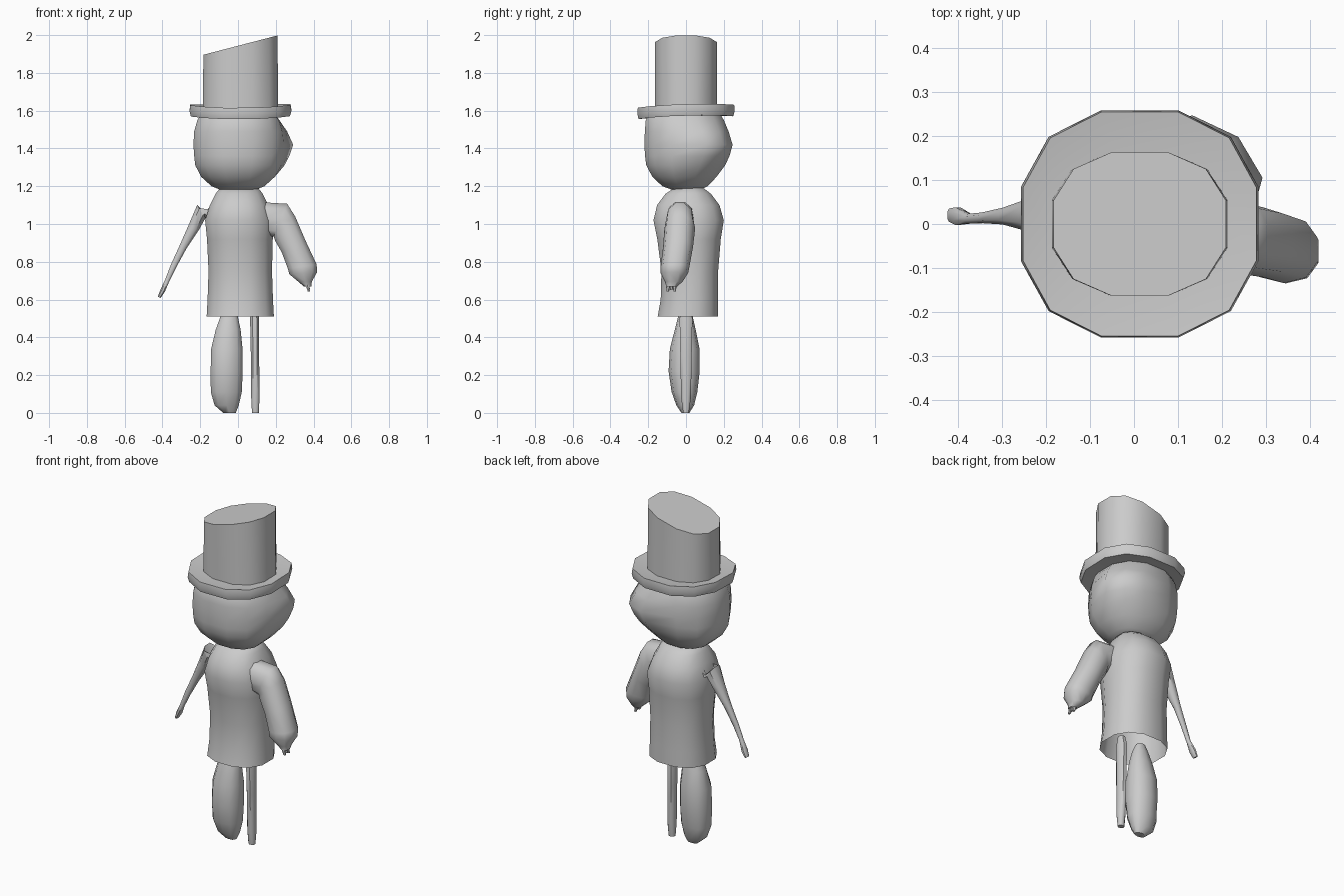
import bpy, bmesh, math
from mathutils import Vector


def loft(name, rings, sides=12, power=0.85, cap_start=True, cap_end=True, deform=None, angle=50):
    """Skin of rounded rings: (x, y, z, radius_x, radius_y, tilt about y in degrees)."""
    bm = bmesh.new()
    loops = []
    first = math.pi / sides
    norm = math.cos(first) ** power
    for ring in rings:
        x, y, z, a, b = ring[:5]
        t = math.radians(ring[5] if len(ring) > 5 else 0)
        loop = []
        for i in range(sides):
            ang = first + 2 * math.pi * i / sides
            c, s = math.cos(ang), math.sin(ang)
            u = math.copysign(abs(c) ** power, c) / norm * a
            v = math.copysign(abs(s) ** power, s) / norm * b
            p = Vector((x + u * math.cos(t), y + v, z + u * math.sin(t)))
            if deform:
                p = deform(p)
            loop.append(bm.verts.new(p))
        loops.append(loop)
    for lo, hi in zip(loops, loops[1:]):
        for i in range(sides):
            j = (i + 1) % sides
            bm.faces.new((lo[i], lo[j], hi[j], hi[i]))
    if cap_start:
        bm.faces.new(loops[0][::-1])
    if cap_end:
        bm.faces.new(loops[-1])
    bmesh.ops.recalc_face_normals(bm, faces=bm.faces[:])
    mesh = bpy.data.meshes.new(name)
    bm.to_mesh(mesh)
    bm.free()
    obj = bpy.data.objects.new(name, mesh)
    bpy.context.collection.objects.link(obj)
    bpy.ops.object.select_all(action='DESELECT')
    obj.select_set(True)
    bpy.context.view_layer.objects.active = obj
    bpy.ops.object.shade_smooth_by_angle(angle=math.radians(angle))
    return obj


def slant(p):
    # Crown top is cut on a slope
    if p.z > 1.8:
        p.z = 1.947 + 0.26 * (p.x - 0.013)
    return p


def brim_wave(p):
    # Brim rises a little to the sides and back
    p.z += 0.03 * p.y + 0.15 * p.x ** 2
    return p


def cheek_bulge(p):
    # Head swells toward its right rear corner
    d = Vector((p.x, p.y, 0)).normalized().dot(Vector((0.707, 0.707, 0)))
    w = max(0.0, d - 0.4) / 0.6
    w = min(1.0, w * 1.4) * max(0.0, 1 - abs(p.z - 1.41) / 0.15)
    p.x += 0.06 * w
    p.y += 0.05 * w
    return p


# Hat
loft("hat_crown", [(0.013, 0, 1.59, 0.2, 0.163), (0.013, 0, 1.9, 0.196, 0.163)], deform=slant, angle=40)
loft("hat_brim", [(0.013, 0, 1.575, 0.17, 0.15), (0.013, 0, 1.562, 0.262, 0.25),
                  (0.013, 0, 1.59, 0.27, 0.258), (0.013, 0, 1.622, 0.265, 0.255),
                  (0.013, 0, 1.61, 0.19, 0.16)], deform=brim_wave, angle=40)

# Head
loft("head", [(0, 0, 1.18, 0.09, 0.07), (0, -0.005, 1.2, 0.14, 0.12),
              (0, -0.008, 1.25, 0.195, 0.17), (0, -0.01, 1.31, 0.226, 0.2),
              (0, -0.01, 1.36, 0.232, 0.207), (0, -0.01, 1.42, 0.236, 0.21),
              (0, -0.008, 1.49, 0.232, 0.21), (0, -0.008, 1.55, 0.215, 0.205),
              (0, -0.005, 1.575, 0.2, 0.19)], deform=cheek_bulge)

# Torso, open at the hem
loft("torso", [(0.012, 0.01, 0.51, 0.178, 0.16), (0.012, 0.018, 0.6, 0.173, 0.152),
               (0.012, 0.02, 0.75, 0.168, 0.15), (0.01, 0.016, 0.92, 0.174, 0.168),
               (0.008, 0.014, 1.02, 0.182, 0.186), (0.006, 0.012, 1.1, 0.155, 0.165),
               (0.006, 0.012, 1.16, 0.125, 0.12), (0.006, 0.015, 1.192, 0.1, 0.075)],
     cap_start=False)

# Full right arm with a tapered hand
loft("right_arm", [(0.13, -0.03, 1.03, 0.085, 0.07, 90), (0.225, -0.033, 1.02, 0.094, 0.07, 68),
                   (0.25, -0.033, 0.975, 0.083, 0.078, 50), (0.295, -0.042, 0.88, 0.07, 0.076, 25),
                   (0.34, -0.058, 0.775, 0.077, 0.073, 8), (0.345, -0.062, 0.74, 0.074, 0.07, 4),
                   (0.355, -0.065, 0.695, 0.036, 0.045), (0.368, -0.075, 0.67, 0.02, 0.028)],
     sides=10)
for i in range(3):
    y = -0.096 + i * 0.018
    loft("finger_%d" % (i + 1), [(0.363, y, 0.69, 0.011, 0.01), (0.376, y, 0.642 + 0.008 * (i % 2), 0.006, 0.006)],
         sides=6)

# Thin left arm with a small hand
loft("left_arm", [(-0.14, 0.02, 1.05, 0.06, 0.055, 85), (-0.195, 0.02, 1.065, 0.042, 0.048, -60),
                  (-0.235, 0.02, 0.98, 0.03, 0.035, -25), (-0.29, 0.018, 0.88, 0.02, 0.019, -25),
                  (-0.34, 0.014, 0.78, 0.016, 0.012, -25), (-0.375, 0.012, 0.7, 0.012, 0.011, -25),
                  (-0.4, 0.018, 0.645, 0.013, 0.02, -25), (-0.417, 0.02, 0.612, 0.008, 0.015, -25)],
     sides=8)

# Legs
loft("left_leg", [(-0.045, -0.003, 0, 0.033, 0.02), (-0.06, -0.004, 0.04, 0.064, 0.045),
                  (-0.062, -0.008, 0.11, 0.082, 0.065), (-0.06, -0.01, 0.22, 0.085, 0.079),
                  (-0.059, -0.007, 0.34, 0.083, 0.075), (-0.052, -0.004, 0.44, 0.066, 0.053),
                  (-0.047, -0.003, 0.51, 0.046, 0.037), (-0.046, 0, 0.56, 0.025, 0.02)],
     sides=10)
loft("right_leg", [(0.092, 0, 0, 0.018, 0.015), (0.092, 0, 0.08, 0.022, 0.026),
                   (0.09, 0, 0.3, 0.022, 0.03), (0.088, 0, 0.5, 0.024, 0.034),
                   (0.088, 0, 0.56, 0.018, 0.02)], sides=8)
